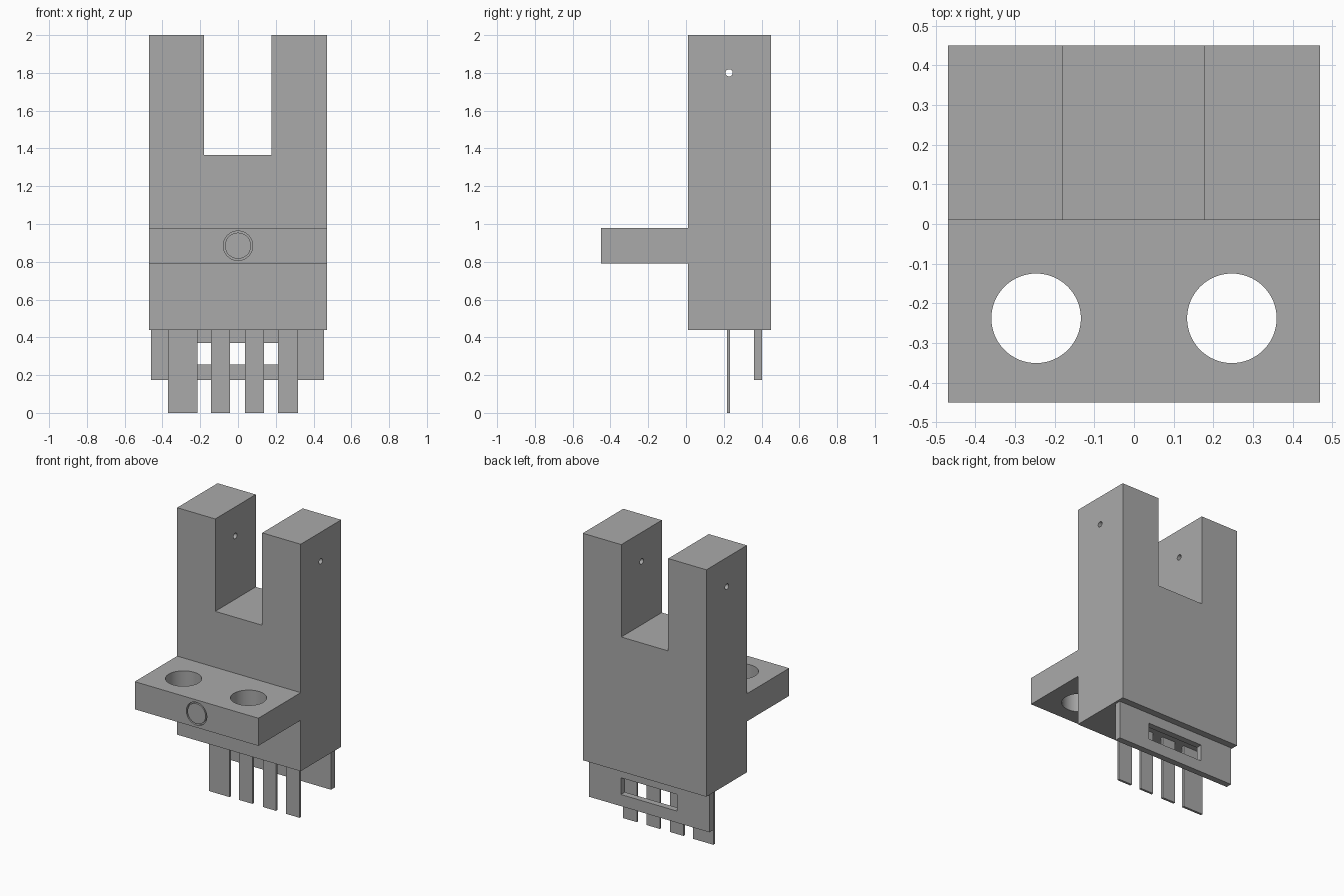
import bpy
import bmesh
from math import radians
from mathutils import Matrix

cube = bpy.data.objects.get("Cube")
if cube:
    bpy.data.objects.remove(cube, do_unlink=True)

gray = bpy.data.materials.new("plain gray")
gray.use_nodes = True
gray.diffuse_color = (0.4, 0.4, 0.4, 1)
gray.node_tree.nodes["Principled BSDF"].inputs["Base Color"].default_value = (0.4, 0.4, 0.4, 1)


def finish(name, bm):
    bmesh.ops.recalc_face_normals(bm, faces=bm.faces)
    mesh = bpy.data.meshes.new(name)
    bm.to_mesh(mesh)
    bm.free()
    mesh.materials.append(gray)
    obj = bpy.data.objects.new(name, mesh)
    bpy.context.collection.objects.link(obj)
    return obj


def box(name, x, y, z):
    """Box from (low, high) pairs along each axis."""
    bm = bmesh.new()
    bmesh.ops.create_cube(bm, size=1)
    for v in bm.verts:
        v.co = [sum(r) / 2 + c * (r[1] - r[0]) for r, c in zip((x, y, z), v.co)]
    return finish(name, bm)


def cylinder(name, centre, radius, length, axis):
    bm = bmesh.new()
    turn = {"X": Matrix.Rotation(radians(90), 4, "Y"),
            "Y": Matrix.Rotation(radians(90), 4, "X"),
            "Z": Matrix.Identity(4)}[axis]
    bmesh.ops.create_cone(bm, cap_ends=True, segments=64, radius1=radius,
                          radius2=radius, depth=length,
                          matrix=Matrix.Translation(centre) @ turn)
    return finish(name, bm)


def combine(target, tool, operation="DIFFERENCE"):
    """Apply a boolean and discard the tool object."""
    tool.hide_render = True
    mod = target.modifiers.new("boolean", "BOOLEAN")
    mod.operation, mod.solver, mod.object = operation, "EXACT", tool
    bpy.context.view_layer.objects.active = target
    bpy.ops.object.modifier_apply(modifier=mod.name)
    bpy.data.objects.remove(tool, do_unlink=True)


def smooth(obj):
    bpy.ops.object.select_all(action="DESELECT")
    obj.select_set(True)
    bpy.context.view_layer.objects.active = obj
    bpy.ops.object.shade_smooth_by_angle(angle=radians(30))


WIDTH = (-0.47, 0.47)

# Forked body with mounting flange
body = box("forked_body", WIDTH, (0.01, 0.45), (0.44, 2))
flange = box("flange", WIDTH, (-0.45, 0.1), (0.79, 0.98))
combine(body, flange, "UNION")
combine(body, box("slot_cutter", (-0.18, 0.177), (-0.1, 0.6), (1.365, 2.2)))

# Beam holes through both prongs
combine(body, cylinder("beam_cutter", (0, 0.228, 1.8), 0.019, 2, "X"))

# Screw holes in the flange
for side in (-1, 1):
    combine(body, cylinder("screw_cutter", (side * 0.247, -0.238, 0.885), 0.113, 0.6, "Z"))

# Shallow ring groove on the flange front
ring = cylinder("ring_cutter", (0, -0.45, 0.885), 0.078, 0.04, "Y")
combine(ring, cylinder("ring_core", (0, -0.45, 0.885), 0.069, 0.1, "Y"))
combine(body, ring)
smooth(body)

# Rear skirt plate with window
plate = box("rear_plate", (-0.46, 0.455), (0.36, 0.403), (0.175, 0.44))
combine(plate, box("window_cutter", (-0.215, 0.213), (0.2, 0.6), (0.255, 0.37)))

# Four terminal pins, one wide
for i, span in enumerate([(-0.37, -0.215), (-0.143, -0.042), (0.037, 0.138), (0.212, 0.318)]):
    box(f"terminal_pin_{i + 1}", span, (0.216, 0.232), (0, 0.44))
